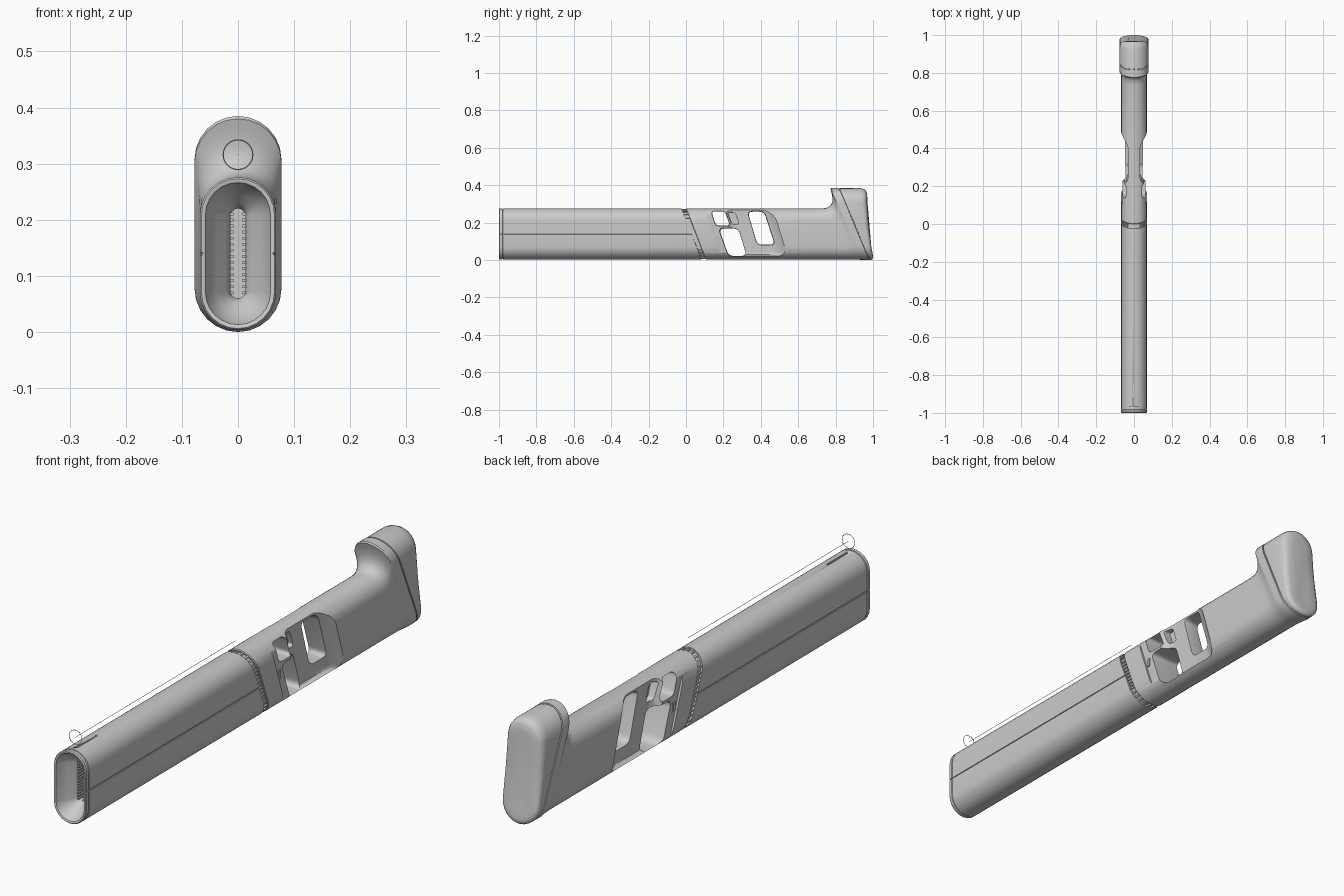
import bpy, bmesh, math
from mathutils import Vector, Matrix

if "Cube" in bpy.data.objects:
    bpy.data.objects.remove(bpy.data.objects["Cube"])

grey = bpy.data.materials.new("light_grey")
grey.diffuse_color = (0.6, 0.6, 0.6, 1)
grey.use_nodes = True
grey.node_tree.nodes["Principled BSDF"].inputs["Base Color"].default_value = grey.diffuse_color


def finish(name, bm, angle=35):
    bmesh.ops.recalc_face_normals(bm, faces=bm.faces)
    me = bpy.data.meshes.new(name)
    bm.to_mesh(me)
    bm.free()
    me.materials.append(grey)
    ob = bpy.data.objects.new(name, me)
    bpy.context.collection.objects.link(ob)
    smooth(ob, angle)
    return ob


def activate(ob):
    bpy.ops.object.select_all(action='DESELECT')
    ob.select_set(True)
    bpy.context.view_layer.objects.active = ob


def smooth(ob, angle=35):
    activate(ob)
    bpy.ops.object.shade_smooth_by_angle(angle=math.radians(angle))


def stadium(hw, z0, z1, notch=0.0, n=12):
    """Upright pill outline, with an optional groove halfway up each side."""
    mid = (z0 + z1) / 2
    pts = []
    for s, zc in ((1, z1 - hw), (-1, z0 + hw)):
        for i in range(n + 1):
            a = math.pi * i / n
            pts.append((s * hw * math.cos(a), zc + s * hw * math.sin(a)))
        for dz, d in ((0.0025, 0), (0.0015, notch), (-0.0015, notch), (-0.0025, 0)):
            pts.append((-s * (hw - d), mid + s * dz))
    return pts


def loft(name, rings, angle=35):
    """Rings are (half width, z low, z high, y at top, y at bottom, notch, bow)."""
    bm = bmesh.new()
    loops = []
    for hw, z0, z1, yt, yb, notch, bow in rings:
        loop = []
        for x, z in stadium(hw, z0, z1, notch):
            t = (z - z0) / (z1 - z0)
            y = yb + (yt - yb) * t - bow * 4 * t * (1 - t)
            loop.append(bm.verts.new((x, y, z)))
        loops.append(loop)
    for a, b in zip(loops, loops[1:]):
        for i in range(len(a)):
            j = (i + 1) % len(a)
            bm.faces.new((a[i], a[j], b[j], b[i]))
    bm.faces.new(loops[0])
    bm.faces.new(loops[-1])
    return finish(name, bm, angle)


def rounded(corners, r):
    """Round the corners of a (y, z) polygon."""
    out = []
    for i, c in enumerate(corners):
        c = Vector(c)
        p, q = Vector(corners[i - 1]), Vector(corners[(i + 1) % len(corners)])
        a = c + (p - c).normalized() * r
        b = c + (q - c).normalized() * r
        for k in range(6):
            t = k / 5
            out.append(a * (1 - t) ** 2 + c * 2 * t * (1 - t) + b * t * t)
    return out


def cut(target, sections):
    """Subtract a solid skinned through (x, outline) sections."""
    bm = bmesh.new()
    loops = [[bm.verts.new((x, p[0], p[1])) for p in o] for x, o in sections]
    for a, b in zip(loops, loops[1:]):
        for i in range(len(a)):
            j = (i + 1) % len(a)
            bm.faces.new((a[i], a[j], b[j], b[i]))
    bm.faces.new(loops[0])
    bm.faces.new(loops[-1])
    cutter = finish("cutter", bm)
    cutter.hide_render = True
    mod = target.modifiers.new("cut", 'BOOLEAN')
    mod.operation = 'DIFFERENCE'
    mod.solver = 'EXACT'
    mod.object = cutter
    activate(target)
    # keep the cut ahead of the edge-angle shading
    target.modifiers.move(len(target.modifiers) - 1, 0)
    bpy.ops.object.modifier_apply(modifier="cut")
    bpy.data.objects.remove(cutter)


def add_box(bm, loc, size, rot=0.0):
    m = Matrix.Translation(loc) @ Matrix.Rotation(rot, 4, 'Y') @ Matrix.Diagonal((*size, 1))
    bmesh.ops.create_cube(bm, size=1, matrix=m)


# Barrel shroud: slot, funnel mouth, rim, front groove, slanted rear end
L, H, W, N = 0.003, 0.276, 0.068, 0.003
barrel = loft("barrel_shroud", [
    (0.013, 0.06, 0.22, -0.84, -0.84, 0, 0),
    (0.013, 0.06, 0.22, -0.925, -0.925, 0, 0),
    (0.022, 0.05, 0.23, -0.94, -0.94, 0, 0),
    (0.038, 0.034, 0.246, -0.957, -0.957, 0, 0),
    (0.052, 0.019, 0.26, -0.98, -0.98, 0, 0),
    (0.058, 0.013, 0.266, -0.998, -0.998, 0, 0),
    (0.061, 0.010, 0.269, -1.0, -1.0, 0, 0),
    (0.065, 0.006, 0.273, -1.0, -1.0, N, 0),
    (W, L, H, -0.996, -0.996, N, 0),
    (W, L, H, -0.984, -0.984, N, 0),
    (W - .003, L + .003, H - .003, -0.983, -0.983, N, 0),
    (W - .003, L + .003, H - .003, -0.980, -0.980, N, 0),
    (W, L, H, -0.979, -0.979, N, 0),
    (W, L, H, -0.024, 0.082, N, 0),
    (0.058, 0.013, 0.266, -0.024, 0.082, 0, 0)])
# narrow slit in the top of the shroud behind the sight
slit = [(-0.96, 0.270), (-0.84, 0.270), (-0.84, 0.29), (-0.96, 0.29)]
cut(barrel, [(-0.004, slit), (0.004, slit)])

# Teeth lining both sides of the muzzle slot
bm = bmesh.new()
for i in range(14):
    for s in (-1, 1):
        add_box(bm, (s * 0.011, -0.91, 0.07 + i * 0.0108), (0.006, 0.05, 0.005))
finish("muzzle_teeth", bm)

# Slanted recessed joint and the ribs around it
loft("joint_ring", [(0.06, 0.011, 0.268, -0.04, 0.066, 0, 0),
                    (0.06, 0.011, 0.268, 0.01, 0.116, 0, 0)])
bm = bmesh.new()
r, zl, zh = 0.062, 0.071, 0.208
spots = []
for i in range(11):
    a = math.pi * i / 10
    spots.append((r * math.cos(a), zh + r * math.sin(a), -a))
    spots.append((-r * math.cos(a), zl - r * math.sin(a), math.pi - a))
for i in range(1, 9):
    z = zl + (zh - zl) * i / 9
    spots += [(r, z, 0), (-r, z, 0)]
for x, z, rot in spots:
    y = 0.094 - (z - L) / (H - L) * 0.106
    add_box(bm, (x, y, z), (0.007, 0.022, 0.007), rot)
finish("joint_ribs", bm)

# Receiver and stock in one piece, flaring up into the butt collar
receiver = loft("receiver_and_stock", [
    (W - .003, L + .003, H - .003, 0.0, 0.104, 0, 0),
    (W, L, H, 0.003, 0.107, 0, 0),
    (W, L, H, 0.735, 0.86, 0, 0),
    (W, L, 0.281, 0.757, 0.875, 0, 0),
    (W, L, 0.292, 0.773, 0.89, 0, 0),
    (0.069, L, 0.310, 0.782, 0.905, 0, 0),
    (0.071, 0.002, 0.335, 0.783, 0.92, 0, 0),
    (0.074, 0.001, 0.360, 0.778, 0.935, 0, 0),
    (0.077, 0, 0.380, 0.772, 0.95, 0, 0),
    (0.0775, 0, 0.385, 0.776, 0.957, 0, 0),
    (0.0775, 0, 0.385, 0.814, 0.980, 0, 0),
    (0.074, 0.004, 0.381, 0.815, 0.981, 0, 0)])

# Side recesses: a shallow step in front, then the deep waist
step = rounded([(0.085, 0.31), (0.185, 0.018), (0.44, 0.018), (0.34, 0.31)], 0.035)
waist_in = rounded([(0.232, 0.31), (0.31, 0.03), (0.475, 0.03), (0.388, 0.31)], 0.02)
waist_mid = rounded([(0.212, 0.31), (0.292, 0.024), (0.50, 0.024), (0.408, 0.31)], 0.02)
waist_out = rounded([(0.182, 0.31), (0.265, 0.016), (0.546, 0.016), (0.455, 0.31)], 0.02)
for s in (-1, 1):
    cut(receiver, [(s * 0.060, step), (s * 0.1, step)])
    cut(receiver, [(s * 0.031, waist_in), (s * 0.038, waist_mid),
                   (s * 0.069, waist_out), (s * 0.1, waist_out)])


# Through windows, flared toward the outside
def window(corners, r, flare, inner=0.02, through=True):
    c = sum((Vector(p) for p in corners), Vector((0, 0))) / 4
    big = [tuple(c + (Vector(p) - c) * flare) for p in corners]
    a, b = rounded(corners, r), rounded(big, r * flare)
    if through:
        cut(receiver, [(-0.1, b), (-0.058, b), (-inner, a), (inner, a), (0.058, b), (0.1, b)])
    else:
        for s in (-1, 1):
            cut(receiver, [(s * inner, a), (s * 0.1, b)])


window([(0.330, 0.258), (0.418, 0.258), (0.474, 0.082), (0.382, 0.082)], 0.025, 1.12)
window([(0.176, 0.168), (0.280, 0.168), (0.324, 0.022), (0.228, 0.022)], 0.028, 1.05)
window([(0.136, 0.260), (0.208, 0.260), (0.234, 0.184), (0.160, 0.184)], 0.018, 1.05)
window([(0.222, 0.255), (0.262, 0.255), (0.284, 0.192), (0.246, 0.192)], 0.012, 1.05, 0.012, False)
smooth(receiver, 30)

# Small side buttons on the front step
bm = bmesh.new()
for s in (-1, 1):
    add_box(bm, (s * 0.060, 0.158, 0.140), (0.008, 0.014, 0.032))
finish("side_button", bm)

# Butt pad with a shadow gap in front and a rounded back
loft("butt_pad", [
    (0.073, 0.005, 0.380, 0.808, 0.974, 0, 0),
    (0.073, 0.005, 0.380, 0.819, 0.984, 0, 0),
    (0.077, 0.001, 0.384, 0.820, 0.985, 0, 0),
    (0.077, 0.001, 0.385, 0.925, 0.992, 0, 0.004),
    (0.074, 0.004, 0.382, 0.945, 0.996, 0, 0.006),
    (0.067, 0.011, 0.375, 0.959, 0.999, 0, 0.008),
    (0.056, 0.022, 0.364, 0.966, 1.0, 0, 0.008),
    (0.030, 0.048, 0.338, 0.969, 0.993, 0, 0.004)], 45)

# Ring sight and its thin sighting wire
bpy.ops.mesh.primitive_torus_add(location=(0, -0.965, 0.316), rotation=(math.pi / 2, 0, 0),
                                 major_radius=0.0265, minor_radius=0.001,
                                 major_segments=24, minor_segments=6)
ring = bpy.context.object
ring.name = "sight_ring"
ring.data.materials.append(grey)
bpy.ops.mesh.primitive_cylinder_add(vertices=6, radius=0.0008, depth=0.95,
                                    location=(0, -0.49, 0.316), rotation=(math.pi / 2, 0, 0))
wire = bpy.context.object
wire.name = "sight_wire"
wire.data.materials.append(grey)
